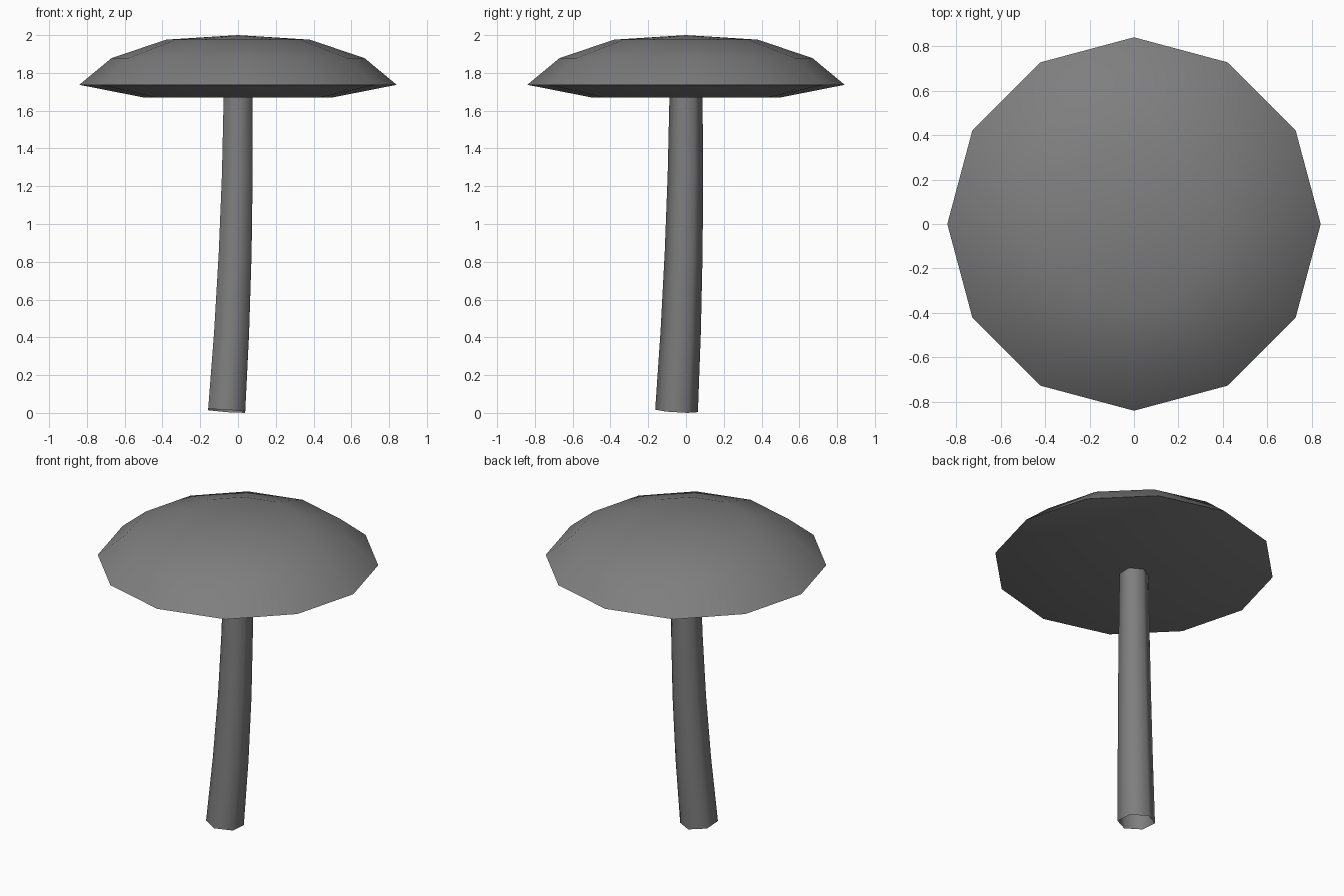
import bpy, bmesh, math
from mathutils import Vector

if "Cube" in bpy.data.objects:
    bpy.data.objects.remove(bpy.data.objects["Cube"])

grey = bpy.data.materials.new("mid_grey")
grey.diffuse_color = (0.21, 0.21, 0.21, 1)
grey.use_nodes = True
grey.node_tree.nodes["Principled BSDF"].inputs["Base Color"].default_value = grey.diffuse_color


def finish(bm, name):
    """Smooth shading with only the strong folds kept sharp."""
    bm.normal_update()
    for f in bm.faces:
        f.smooth = True
    for e in bm.edges:
        e.smooth = e.calc_face_angle(0) < math.radians(65)
    me = bpy.data.meshes.new(name)
    bm.to_mesh(me)
    bm.free()
    me.materials.append(grey)
    ob = bpy.data.objects.new(name, me)
    bpy.context.collection.objects.link(ob)


def bridge(bm, lower, upper):
    n = len(lower)
    for i in range(n):
        j = (i + 1) % n
        bm.faces.new((lower[i], lower[j], upper[j], upper[i]))


# Cap: twelve-sided lathe, from underside centre to apex
bm = bmesh.new()
N = 12
profile = [(0.50, 1.67), (0.84, 1.737), (0.67, 1.878), (0.38, 1.976)]
rings = [[bm.verts.new((r * math.cos(math.tau * i / N),
                        r * math.sin(math.tau * i / N), z)) for i in range(N)]
         for r, z in profile]
for a, b in zip(rings, rings[1:]):
    bridge(bm, a, b)
under = bm.verts.new((0, 0, 1.67))
apex = bm.verts.new((0, 0, 2.0))
for i in range(N):
    j = (i + 1) % N
    bm.faces.new((under, rings[0][j], rings[0][i]))
    bm.faces.new((apex, rings[-1][i], rings[-1][j]))
finish(bm, "cap")

# Stem: open six-sided tube, curving upright and tapering towards the cap
bm = bmesh.new()
H, LEAN = 1.68, Vector((-0.06, -0.05, 0))
rings = []
for k in range(5):
    t = k / 4
    centre = LEAN * (1 - t) ** 2 + Vector((0, 0, 0.0105 + (H - 0.0105) * t))
    slope = LEAN * (-2 * (1 - t) / H)
    r = 0.113 + (0.0875 - 0.113) * t
    ring = []
    for i in range(6):
        a = math.pi / 2 + math.tau * i / 6
        d = Vector((r * math.cos(a), r * math.sin(a), 0))
        d.z = -d.dot(slope)  # keep each ring square to the stem
        ring.append(bm.verts.new(centre + d))
    rings.append(ring)
for a, b in zip(rings, rings[1:]):
    bridge(bm, a, b)
finish(bm, "stem")
